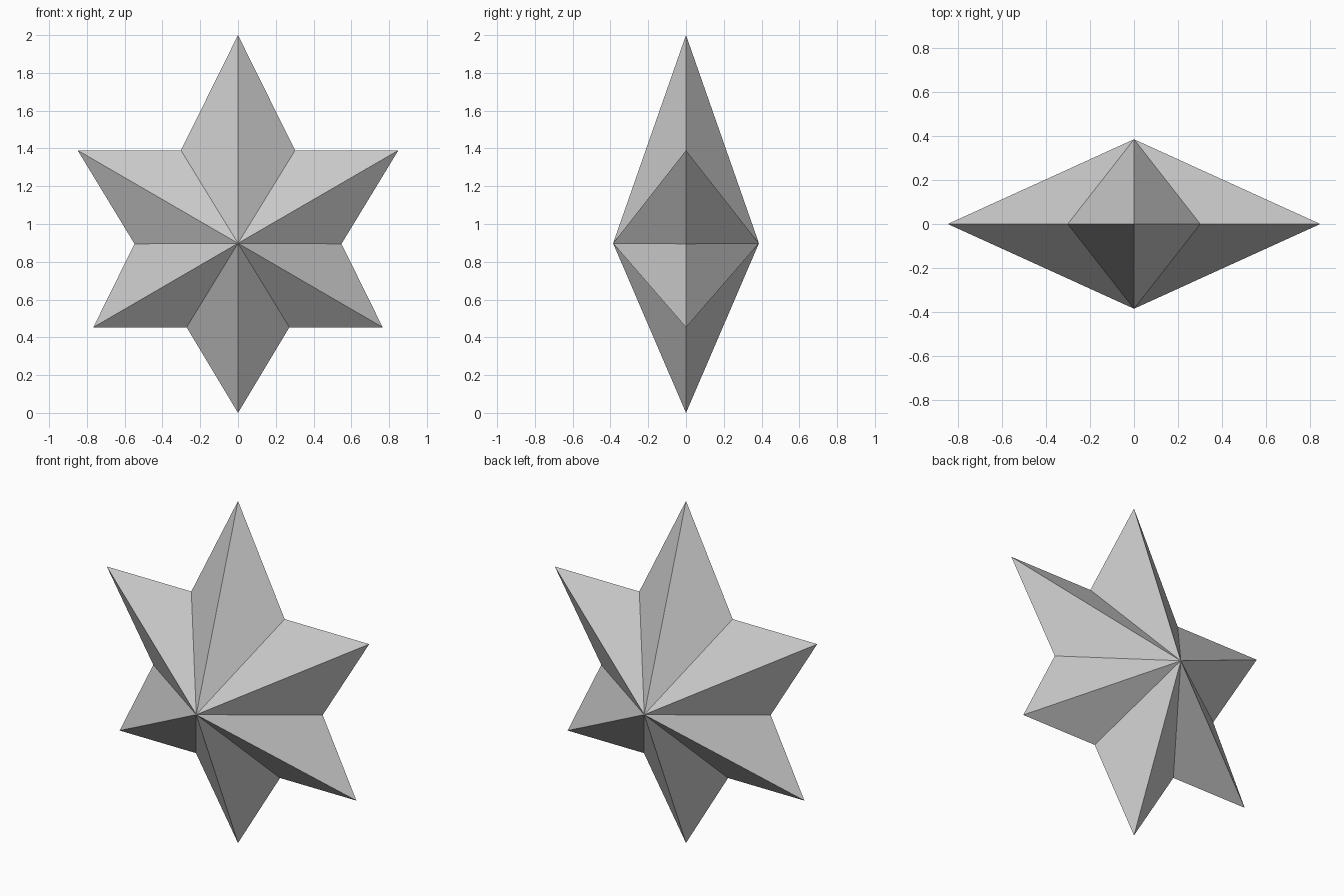
import bpy, bmesh

if "Cube" in bpy.data.objects:
    bpy.data.objects.remove(bpy.data.objects["Cube"])

# Right half of the star outline (x, z), from top tip to bottom tip
half = [(0, 2.0), (0.302, 1.39), (0.849, 1.39), (0.548, 0.895),
        (0.766, 0.453), (0.272, 0.453), (0, 0.0)]
outline = half + [(-x, z) for x, z in reversed(half[1:-1])]
DEPTH, CENTRE_Z = 0.386, 0.898

bm = bmesh.new()
rim = [bm.verts.new((x, 0, z)) for x, z in outline]

# Faceted front and back: a fan from each raised centre to the rim
for y in (-DEPTH, DEPTH):
    apex = bm.verts.new((0, y, CENTRE_Z))
    for i, v in enumerate(rim):
        bm.faces.new((apex, v, rim[(i + 1) % len(rim)]))
bmesh.ops.recalc_face_normals(bm, faces=bm.faces[:])

mesh = bpy.data.meshes.new("star")
bm.to_mesh(mesh)
bm.free()
bpy.context.collection.objects.link(bpy.data.objects.new("star", mesh))
